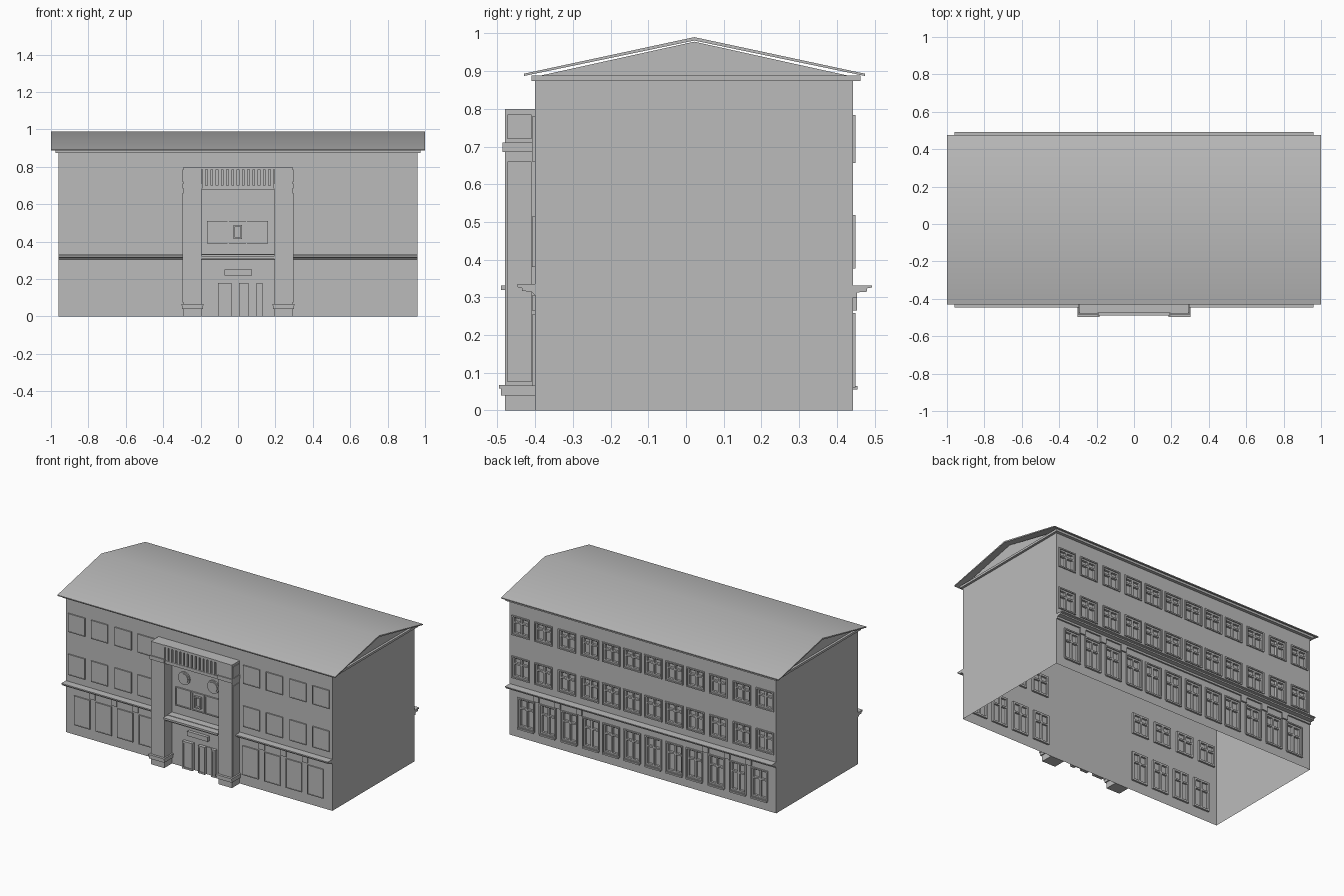
import bpy
import bmesh
from math import radians, pi
from mathutils import Matrix, Vector

cube = bpy.data.objects.get("Cube")
if cube:
    bpy.data.objects.remove(cube, do_unlink=True)

GREY = (0.5, 0.5, 0.5, 1)
stone = bpy.data.materials.new("plain grey")
stone.use_nodes = True
stone.diffuse_color = GREY
stone.node_tree.nodes["Principled BSDF"].inputs["Base Color"].default_value = GREY

FRONT, BACK, SIDE = -0.40, 0.443, 0.96


def finish(name, bm):
    bmesh.ops.recalc_face_normals(bm, faces=bm.faces)
    mesh = bpy.data.meshes.new(name)
    bm.to_mesh(mesh)
    bm.free()
    mesh.materials.append(stone)
    obj = bpy.data.objects.new(name, mesh)
    bpy.context.collection.objects.link(obj)
    return obj


def box(bm, x0, x1, y0, y1, z0, z1):
    mat = Matrix.Translation(((x0 + x1) / 2, (y0 + y1) / 2, (z0 + z1) / 2))
    size = Matrix.Diagonal((abs(x1 - x0), abs(y1 - y0), abs(z1 - z0), 1))
    bmesh.ops.create_cube(bm, size=1, matrix=mat @ size)


def boxes(name, specs):
    bm = bmesh.new()
    for spec in specs:
        box(bm, *spec)
    return finish(name, bm)


def extrude_x(name, profile, half):
    """Sweep a closed (y, z) profile along x."""
    bm = bmesh.new()
    face = bm.faces.new([bm.verts.new((-half, y, z)) for y, z in profile])
    new = bmesh.ops.extrude_face_region(bm, geom=[face])["geom"]
    verts = [v for v in new if isinstance(v, bmesh.types.BMVert)]
    bmesh.ops.translate(bm, vec=Vector((2 * half, 0, 0)), verts=verts)
    return finish(name, bm)


def border(x0, x1, y0, y1, z0, z1, t):
    """Four bars around a rectangle."""
    return [(x0, x0 + t, y0, y1, z0, z1), (x1 - t, x1, y0, y1, z0, z1),
            (x0 + t, x1 - t, y0, y1, z0, z0 + t), (x0 + t, x1 - t, y0, y1, z1 - t, z1)]


def window_bars(x, y0, y1, z0, z1, w):
    """Frame with a mullion and a transom."""
    split = z0 + (z1 - z0) * 0.66
    return border(x - w, x + w, y0, y1, z0, z1, 0.012) + [
        (x - 0.006, x + 0.006, y0, y1, z0 + 0.012, z1 - 0.012),
        (x - w + 0.012, x + w - 0.012, y0, y1, split - 0.005, split + 0.005)]


# Window layout: offsets from the centre line, mirrored
upper_x = [0.88, 0.715, 0.545, 0.38, 0.227, 0.076]
ground_x = [0.84, 0.685, 0.53, 0.373, 0.228, 0.076]
floors = [(ground_x, 0.065, 0.255, 0.057), (upper_x, 0.38, 0.515, 0.06), (upper_x, 0.66, 0.78, 0.06)]
rear = [(s * x, z0, z1, w) for xs, z0, z1, w in floors for x in xs for s in (-1, 1)]
facade = [win for win in rear if abs(win[0]) > 0.3]

# Walls: open underneath, with pockets for the rear windows
walls = boxes("walls", [(-SIDE, SIDE, FRONT, BACK, 0, 0.885)])
cutter = boxes("window_cutter", [(x - w, x + w, BACK - 0.018, BACK + 0.05, z0, z1)
                                 for x, z0, z1, w in rear])
cutter.hide_render = True
mod = walls.modifiers.new("pockets", "BOOLEAN")
mod.operation, mod.solver, mod.object = "DIFFERENCE", "EXACT", cutter
bpy.context.view_layer.objects.active = walls
bpy.ops.object.modifier_apply(modifier=mod.name)
bpy.data.objects.remove(cutter, do_unlink=True)
bm = bmesh.new()
bm.from_mesh(walls.data)
floor = [f for f in bm.faces if f.calc_center_median().z < 0.001]
bmesh.ops.delete(bm, geom=floor, context="FACES")
bm.to_mesh(walls.data)
bm.free()

# Windows
parts = []
for x, z0, z1, w in rear:
    parts += border(x - w - 0.004, x + w + 0.004, BACK, BACK + 0.007, z0 - 0.004, z1 + 0.004, 0.008)
    parts += window_bars(x, BACK - 0.018, BACK - 0.004, z0, z1, w)
boxes("rear_window_frames", parts)
boxes("rear_sills", [(x - w, x + w, BACK, BACK + 0.012, z0 - 0.01, z0)
                     for x, z0, z1, w in rear if z0 < 0.1])
boxes("front_window_panels", [(x - w + 0.004, x + w - 0.004, FRONT - 0.005, FRONT, z0 + 0.004, z1 - 0.004)
                              for x, z0, z1, w in facade])
parts = []
for x, z0, z1, w in facade:
    parts += border(x - w, x + w, FRONT - 0.008, FRONT, z0, z1, 0.004)
boxes("front_window_trim", parts)
parts = []
for x, z0, z1, w in facade:
    parts += window_bars(x, FRONT, FRONT + 0.012, z0, z1, w)
boxes("inner_window_frames", parts)

# Ledges between ground and upper floors, with brackets below
extrude_x("rear_ledge", [(BACK, 0.30), (0.453, 0.30), (0.453, 0.313), (0.48, 0.315),
                         (0.48, 0.324), (0.493, 0.326), (0.493, 0.332), (BACK, 0.332)], SIDE)
extrude_x("front_ledge", [(FRONT, 0.305), (-0.41, 0.315), (-0.435, 0.317),
                          (-0.435, 0.325), (-0.447, 0.327), (-0.447, 0.335), (FRONT, 0.335)], SIDE)
bracket_x = [s * x for x in (0.765, 0.61, 0.455) for s in (-1, 1)]
boxes("brackets", [(x - 0.02, x + 0.02, y, y + d, 0.265, 0.305)
                   for x in bracket_x for y, d in ((BACK, 0.01), (FRONT, -0.008))])

# Roof
extrude_x("gable", [(FRONT, 0.885), (BACK, 0.885), (0.022, 0.978)], SIDE)
boxes("eaves_band", [(-0.975, 0.975, -0.41, 0.463, 0.874, 0.888)])
roof = extrude_x("roof", [(-0.43, 0.887), (0.022, 0.981), (0.475, 0.887),
                          (0.475, 0.893), (0.022, 0.99), (-0.43, 0.893)], 1.0)
bpy.ops.object.select_all(action="DESELECT")
roof.select_set(True)
bpy.context.view_layer.objects.active = roof
bpy.ops.object.shade_smooth_by_angle(angle=radians(35))

# Portico pillars
parts = []
for s in (-1, 1):
    a, b = s * 0.195, s * 0.292
    parts.append((a, b, -0.48, FRONT, 0, 0.80))
    parts.append((a - s * 0.007, b + s * 0.007, -0.49, FRONT, 0.04, 0.058))
    parts.append((a - s * 0.01, b + s * 0.01, -0.496, FRONT, 0.058, 0.068))
    parts.append((a - s * 0.004, b + s * 0.004, -0.487, FRONT, 0.685, 0.71))
    for z0, z1 in ((0.075, 0.66), (0.72, 0.785)):
        parts.append((b, b + s * 0.004, -0.473, -0.41, z0, z1))
boxes("pillars", parts)

# Parapet with balusters
parts = [(-0.195, 0.195, -0.462, FRONT, 0.68, 0.80),
         (-0.195, 0.195, -0.477, -0.462, 0.785, 0.80),
         (-0.195, 0.195, -0.477, -0.462, 0.68, 0.70)]
parts += [(x - 0.009, x + 0.009, -0.475, -0.462, 0.70, 0.785)
          for x in [(i - 6.5) * 0.028 for i in range(14)]]
boxes("parapet", parts)

# Entrance: canopy, sign board, doors
boxes("canopy", [(-0.195, 0.195, -0.49, FRONT, 0.32, 0.332),
                 (-0.195, 0.195, -0.475, FRONT, 0.308, 0.32)])
boxes("sign_board", [(-0.072, 0.075, -0.42, FRONT, 0.22, 0.25)])
parts = []
for x0, x1 in ((-0.108, -0.035), (0.005, 0.055), (0.1, 0.13)):
    parts.append((x0, x1, -0.415, FRONT, 0, 0.178))
    parts += border(x0, x1, -0.421, -0.415, 0, 0.178, 0.01)
parts.append((0.055, 0.1, -0.405, FRONT, 0, 0.178))
boxes("doors", parts)

# Relief panels and round medallions above the canopy
parts = [(-0.165, 0.16, -0.404, FRONT, 0.39, 0.51)]
for x0, x1 in ((-0.165, -0.055), (-0.048, 0.042), (0.048, 0.16)):
    parts += border(x0, x1, -0.41, -0.404, 0.39, 0.51, 0.006)
parts += border(-0.025, 0.022, -0.418, -0.404, 0.415, 0.49, 0.008)
boxes("relief_panels", parts)
bm = bmesh.new()
for x in (-0.105, 0.105):
    for radius, depth in ((0.042, 0.008), (0.033, 0.014)):
        place = Matrix.Translation((x, FRONT - depth / 2, 0.58)) @ Matrix.Rotation(pi / 2, 4, "X")
        bmesh.ops.create_cone(bm, cap_ends=True, segments=20, radius1=radius,
                              radius2=radius, depth=depth, matrix=place)
finish("medallions", bm)
